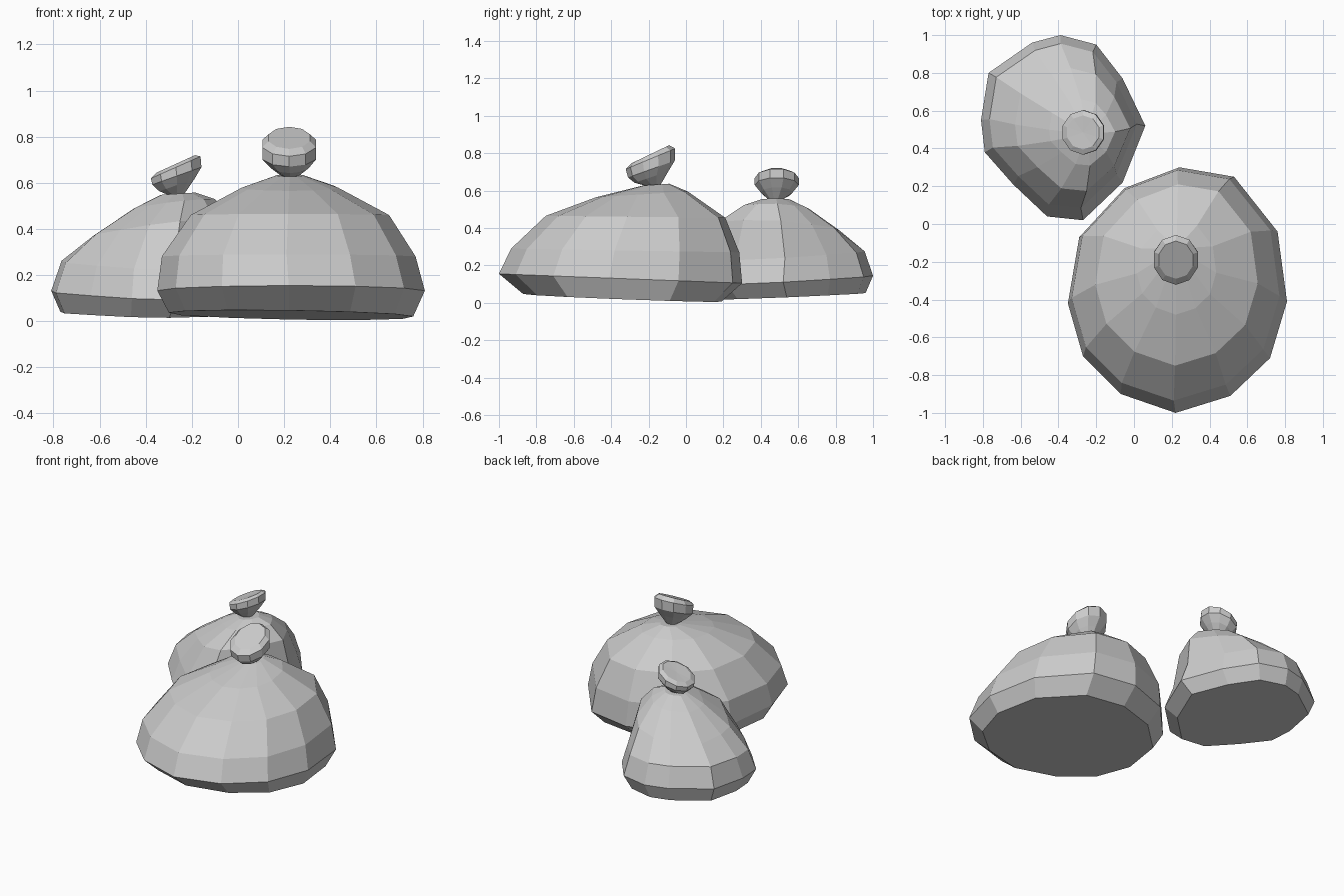
import bpy, bmesh, math


def circle(n):
    return [(math.sin(2 * math.pi * i / n), math.cos(2 * math.pi * i / n)) for i in range(n)]


def unit_outline(points, cx, cy, rx, ry):
    return [((x - cx) / rx, (y - cy) / ry) for x, y in points]


def loft(name, outline, rings, tip=None):
    """Rings are (cx, cy, rx, ry, z, x tilt, y tilt); closes both ends."""
    bm = bmesh.new()
    loops = []
    for cx, cy, rx, ry, z, tx, ty in rings:
        loops.append([bm.verts.new((cx + rx * u, cy + ry * v, z + tx * u + ty * v))
                      for u, v in outline])
    n = len(outline)
    for a, b in zip(loops, loops[1:]):
        for i in range(n):
            j = (i + 1) % n
            bm.faces.new((a[i], a[j], b[j], b[i]))
    bm.faces.new(loops[0])
    if tip:
        t = bm.verts.new(tip)
        for i in range(n):
            bm.faces.new((loops[-1][i], loops[-1][(i + 1) % n], t))
    else:
        bm.faces.new(loops[-1])
    bmesh.ops.recalc_face_normals(bm, faces=bm.faces)
    mesh = bpy.data.meshes.new(name)
    bm.to_mesh(mesh)
    bm.free()
    obj = bpy.data.objects.new(name, mesh)
    bpy.context.collection.objects.link(obj)
    return obj


# Large front sack, slumped towards the front
large = unit_outline([(.24, .30), (.53, .25), (.76, -.04), (.81, -.41), (.72, -.71), (.51, -.91),
                      (.22, -1), (-.07, -.90), (-.27, -.70), (-.35, -.42), (-.29, -.07), (-.05, .19)],
                     .23, -.35, .58, .65)
loft("large_sack", large, [
    (.23, -.34, .53, .53, .027, -.008, -.02),
    (.23, -.35, .58, .65, .13, 0, -.025),
    (.22, -.325, .55, .61, .28, 0, -.01),
    (.225, -.27, .43, .48, .46, 0, -.005),
    (.225, -.235, .21, .245, .58, 0, .015),
    (.225, -.16, .06, .07, .632, 0, .005)])

# Large gathered top, tipped to the front
loft("large_sack_top", circle(10), [
    (.225, -.17, .035, .035, .628, 0, .005),
    (.225, -.185, .085, .09, .672, 0, .03),
    (.222, -.185, .122, .125, .715, 0, .045),
    (.222, -.19, .122, .132, .77, 0, .055),
    (.222, -.19, .095, .10, .795, 0, .048)], (.222, -.19, .795))

# Small rear sack, slumped to the left and back
small = unit_outline([(-.39, 1), (-.20, .95), (-.06, .77), (.06, .52), (-.06, .22), (-.27, .02),
                      (-.46, .04), (-.64, .21), (-.79, .38), (-.81, .55), (-.77, .80), (-.54, .96)],
                     -.375, .51, .435, .49)
loft("small_sack", small, [
    (-.39, .53, .38, .43, .034, -.005, .018),
    (-.375, .51, .435, .49, .12, -.01, .025),
    (-.375, .52, .39, .435, .25, -.01, .025),
    (-.325, .50, .305, .325, .405, .035, -.02),
    (-.275, .485, .175, .175, .51, .02, -.008),
    (-.26, .48, .075, .075, .553, .005, 0)])

# Small gathered top, tipped to the left
loft("small_sack_top", circle(10), [
    (-.265, .48, .035, .035, .55, .004, 0),
    (-.265, .485, .08, .085, .59, .028, 0),
    (-.265, .485, .112, .118, .63, .04, 0),
    (-.27, .485, .113, .118, .667, .05, 0),
    (-.27, .485, .088, .09, .682, .04, 0)], (-.27, .485, .678))
